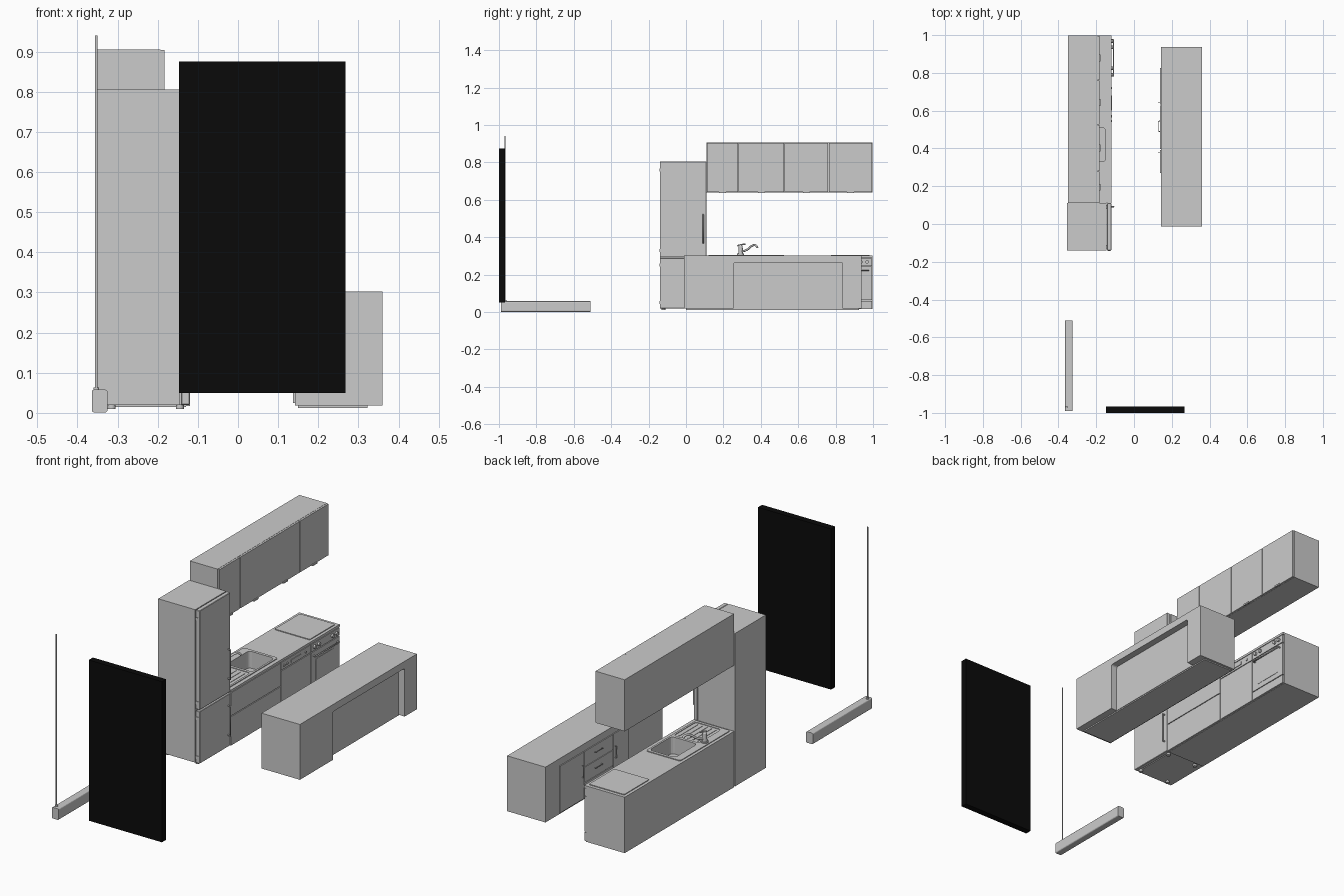
import bpy, bmesh, math
from mathutils import Vector

if "Cube" in bpy.data.objects:
    bpy.data.objects.remove(bpy.data.objects["Cube"])


def box(name, x, y, z, bevel=0, axis=None, seg=3):
    """Box from min/max pairs; bevel all edges, or only those along one axis."""
    bm = bmesh.new()
    bmesh.ops.create_cube(bm, size=1)
    for v in bm.verts:
        v.co = Vector([(r[0] + r[1]) / 2 + c * (r[1] - r[0]) for r, c in zip((x, y, z), v.co)])
    if bevel:
        edges = [e for e in bm.edges if axis is None or
                 abs((e.verts[0].co - e.verts[1].co).normalized()[axis]) > 0.9]
        bmesh.ops.bevel(bm, geom=edges, offset=bevel, segments=seg, affect='EDGES', profile=0.5)
    me = bpy.data.meshes.new(name)
    bm.to_mesh(me)
    bm.free()
    ob = bpy.data.objects.new(name, me)
    bpy.context.collection.objects.link(ob)
    return ob


def cut(ob, cutter):
    """Subtract a cutter and throw it away."""
    mod = ob.modifiers.new("cut", 'BOOLEAN')
    mod.operation, mod.solver, mod.object = 'DIFFERENCE', 'EXACT', cutter
    bpy.context.view_layer.objects.active = ob
    bpy.ops.object.modifier_apply(modifier=mod.name)
    bpy.data.objects.remove(cutter)


def tube(name, pts, r, smooth=False):
    """Round bar along a path."""
    cu = bpy.data.curves.new(name, 'CURVE')
    cu.dimensions = '3D'
    cu.bevel_depth, cu.bevel_resolution, cu.use_fill_caps = r, 3, True
    sp = cu.splines.new('NURBS' if smooth else 'POLY')
    sp.points.add(len(pts) - 1)
    for p, co in zip(sp.points, pts):
        p.co = (*co, 1)
    if smooth:
        sp.use_endpoint_u, sp.order_u = True, 3
    ob = bpy.data.objects.new(name, cu)
    bpy.context.collection.objects.link(ob)
    return ob


def cyl(name, loc, r, depth, axis='z', r2=None):
    rot = (0, math.pi / 2, 0) if axis == 'x' else (0, 0, 0)
    bpy.ops.mesh.primitive_cone_add(vertices=20, radius1=r, radius2=r if r2 is None else r2,
                                    depth=depth, location=loc, rotation=rot)
    bpy.context.object.name = name
    bpy.ops.object.shade_smooth_by_angle()


def bar_handle(name, x, out, a, b, r=0.003):
    """Bar handle standing off a face at x."""
    a, b = Vector(a), Vector(b)
    tube(name, [(x, *a), (x + out, *a), (x + out, *b), (x, *b)], r)


# Fridge: body, two doors, feet, hinges, handles
box("fridge_body", (-0.355, -0.145), (-0.14, 0.11), (0.02, 0.805))
box("fridge_upper_door", (-0.142, -0.12), (-0.14, 0.11), (0.296, 0.805), 0.002, seg=1)
box("fridge_lower_door", (-0.142, -0.12), (-0.14, 0.11), (0.02, 0.288), 0.002, seg=1)
for fx in (-0.315, -0.145):
    for fy in (-0.12, 0.09):
        cyl("fridge_foot", (fx, fy, 0.016), 0.01, 0.012)
for hz in (0.05, 0.25, 0.33, 0.76):
    box("fridge_hinge", (-0.14, -0.125), (-0.143, -0.138), (hz - 0.008, hz + 0.008))
bar_handle("fridge_upper_handle", -0.121, 0.014, (0.092, 0.37), (0.092, 0.52), 0.004)
bar_handle("fridge_lower_handle", -0.121, 0.014, (0.092, 0.08), (0.092, 0.23), 0.004)

# Wall cabinets with four doors and pulls
box("wall_cabinet_body", (-0.35, -0.193), (0.11, 0.997), (0.64, 0.905))
ys = (0.11, 0.28, 0.525, 0.762, 0.997)
for y0, y1 in zip(ys, ys[1:]):
    box("wall_cabinet_door", (-0.193, -0.183), (y0 + 0.0015, y1 - 0.0015), (0.641, 0.904))
    m = (y0 + y1) / 2
    box("wall_cabinet_pull", (-0.187, -0.178), (m - 0.018, m + 0.018), (0.637, 0.645))

# Base cabinets and countertop, with the sink hollowed out
base = box("base_cabinet_body", (-0.35, -0.13), (0.11, 0.997), (0.015, 0.29))
top = box("countertop", (-0.35, -0.12), (0.11, 0.997), (0.29, 0.302))
rim = box("sink_rim", (-0.335, -0.14), (0.12, 0.525), (0.302, 0.306), 0.01, 2)
for ob in (base, top, rim):
    cut(ob, box("basin_cutter", (-0.295, -0.15), (0.33, 0.51), (0.22, 0.35), 0.018, 2))
cut(rim, box("drainer_cutter", (-0.295, -0.15), (0.135, 0.315), (0.303, 0.35), 0.015, 2))
cyl("sink_drain", (-0.222, 0.42, 0.222), 0.015, 0.004)
for i in range(5):
    x = -0.275 + i * 0.026
    box("drainer_rib", (x - 0.003, x + 0.003), (0.15, 0.30), (0.302, 0.305))

# Tap: body, lever and spout
cyl("tap_base", (-0.31, 0.292, 0.309), 0.018, 0.006)
cyl("tap_body", (-0.31, 0.292, 0.33), 0.013, 0.042, r2=0.011)
cyl("tap_cap", (-0.31, 0.292, 0.355), 0.011, 0.01, r2=0.006)
tube("tap_lever", [(-0.31, 0.275, 0.354), (-0.308, 0.295, 0.362), (-0.30, 0.318, 0.362)], 0.004, True)
tube("tap_spout", [(-0.31, 0.292, 0.322), (-0.295, 0.325, 0.328), (-0.275, 0.35, 0.355),
                   (-0.255, 0.375, 0.36), (-0.25, 0.382, 0.345)], 0.0055, True)

# Cooktop
box("cooktop", (-0.335, -0.135), (0.775, 0.98), (0.302, 0.306), 0.008, 2)

# Base fronts: drawers, dishwasher, oven
F = (-0.13, -0.12)
box("lower_drawer_front", F, (0.113, 0.516), (0.017, 0.165))
box("upper_drawer_front", F, (0.113, 0.516), (0.169, 0.287))
box("dishwasher_door", F, (0.52, 0.759), (0.017, 0.243))
box("dishwasher_panel", F, (0.52, 0.759), (0.247, 0.287))
box("dishwasher_grip", (-0.122, -0.117), (0.60, 0.68), (0.258, 0.272))
box("oven_drawer", F, (0.763, 0.994), (0.017, 0.06))
box("oven_door", F, (0.763, 0.994), (0.064, 0.243))
box("oven_window", (-0.122, -0.1185), (0.80, 0.957), (0.09, 0.2), 0.008, 0)
box("oven_panel", F, (0.763, 0.994), (0.247, 0.287))
bar_handle("oven_handle", -0.121, 0.013, (0.785, 0.222), (0.975, 0.222), 0.004)
for y in (0.79, 0.825, 0.935, 0.968):
    cyl("oven_knob", (-0.116, y, 0.268), 0.009, 0.010, 'x')
for y in (0.545, 0.57, 0.72):
    cyl("dishwasher_button", (-0.1185, y, 0.266), 0.006, 0.005, 'x')

# Island with seating recess
island = box("island_body", (0.142, 0.36), (-0.012, 0.937), (0.018, 0.302))
cut(island, box("recess_cutter", (0.325, 0.5), (0.255, 0.838), (-0.1, 0.265), 0.01, 0))
box("island_plinth", (0.15, 0.322), (0.0, 0.925), (0.012, 0.02))
# Island doors and drawers facing the counter
P = (0.137, 0.145)
box("island_door_left", P, (0.27, 0.392), (0.025, 0.265))
box("island_door_right", P, (0.632, 0.825), (0.025, 0.265))
for i in range(3):
    z = 0.025 + i * 0.081
    box("island_drawer", P, (0.396, 0.628), (z, z + 0.078))
    bar_handle("island_drawer_handle", 0.138, -0.009, (0.49, z + 0.045), (0.545, z + 0.045), 0.002)
for y in (0.38, 0.645):
    bar_handle("island_door_handle", 0.138, -0.009, (y, 0.14), (y, 0.2), 0.002)

# Low rail and upright pole
box("floor_rail", (-0.364, -0.325), (-0.99, -0.51), (0.001, 0.058), 0.006, 1)
cyl("pole", (-0.353, -0.968, 0.48), 0.0035, 0.92)
cyl("pole_collar", (-0.353, -0.968, 0.06), 0.007, 0.006)

# Black standing panel
panel = box("black_panel", (-0.147, 0.268), (-1.0, -0.967), (0.05, 0.875))
black = bpy.data.materials.new("black")
black.diffuse_color = (0.003, 0.003, 0.003, 1)
black.use_nodes = True
black.node_tree.nodes["Principled BSDF"].inputs["Base Color"].default_value = black.diffuse_color
panel.data.materials.append(black)
